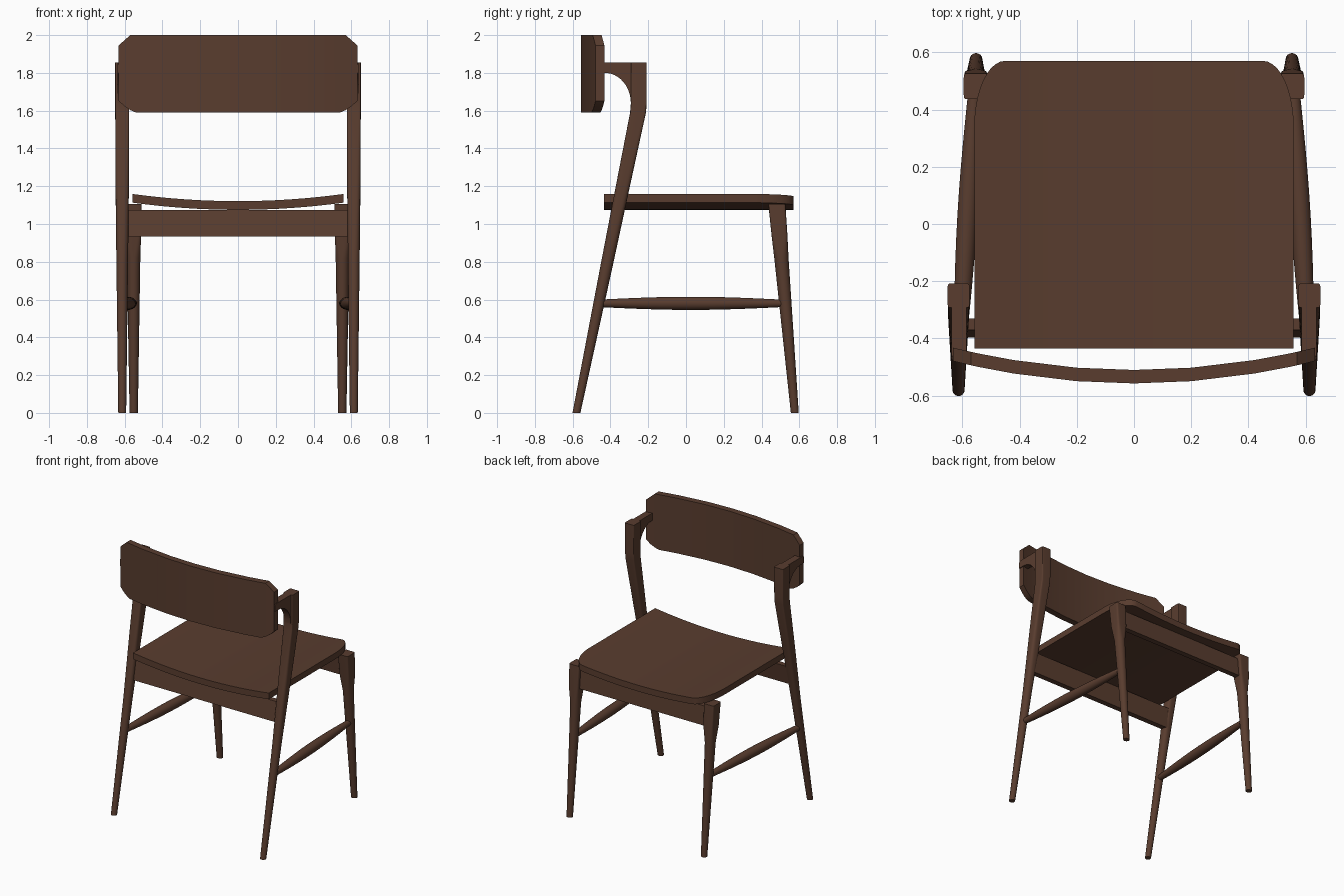
import bpy, bmesh, math

if "Cube" in bpy.data.objects:
    bpy.data.objects.remove(bpy.data.objects["Cube"])

wood = bpy.data.materials.new("dark_walnut")
wood.use_nodes = True
BROWN = (0.100, 0.046, 0.028, 1)
wood.diffuse_color = BROWN
wood.node_tree.nodes["Principled BSDF"].inputs["Base Color"].default_value = BROWN


def loft(name, rings, mirror=False, angle=35):
    """Skin a list of point rings into a capped solid."""
    bm = bmesh.new()
    loops = [[bm.verts.new(p) for p in ring] for ring in rings]
    n = len(loops[0])
    for a, b in zip(loops, loops[1:]):
        for i in range(n):
            j = (i + 1) % n
            bm.faces.new((a[i], a[j], b[j], b[i]))
    bm.faces.new(loops[0])
    bm.faces.new(loops[-1])
    bmesh.ops.recalc_face_normals(bm, faces=bm.faces)
    me = bpy.data.meshes.new(name)
    bm.to_mesh(me)
    bm.free()
    for p in me.polygons:
        p.use_smooth = True
    me.set_sharp_from_angle(angle=math.radians(angle))
    me.materials.append(wood)
    ob = bpy.data.objects.new(name, me)
    bpy.context.collection.objects.link(ob)
    if mirror:
        ob.modifiers.new("mirror", "MIRROR").use_mirror_merge = False
    return ob


def section(ru, rv, power=2, count=32):
    """Superellipse: power 2 is round, higher is squarer."""
    pts = []
    for i in range(count):
        t = math.tau * (i + 0.5) / count
        c, s = math.cos(t), math.sin(t)
        pts.append((math.copysign(abs(c) ** (2 / power), c) * ru,
                    math.copysign(abs(s) ** (2 / power), s) * rv))
    return pts


def leg(name, stations):
    rings = [[(x + u, y + v, z) for u, v in section(rx, ry, power)]
             for x, y, z, rx, ry, power in stations]
    return loft(name, rings, mirror=True)


# Legs: round feet blending into squared tops
leg("back_legs", [
    (0.613, -0.580, 0.00, 0.021, 0.021, 2),
    (0.613, -0.416, 0.80, 0.031, 0.033, 2),
    (0.613, -0.324, 1.25, 0.036, 0.038, 4),
    (0.613, -0.254, 1.59, 0.037, 0.042, 10),
    (0.613, -0.250, 1.64, 0.037, 0.042, 12),
    (0.613, -0.250, 1.855, 0.038, 0.042, 12),
])
leg("front_legs", [
    (0.552, 0.576, 0.00, 0.022, 0.021, 2),
    (0.553, 0.505, 0.82, 0.036, 0.038, 2),
    (0.553, 0.495, 0.94, 0.040, 0.042, 7),
    (0.553, 0.481, 1.105, 0.042, 0.045, 10),
])

# Arm brackets: side profile with a concave underside, extruded in x
profile = [(-0.25, 1.855), (-0.462, 1.855), (-0.475, 1.845), (-0.475, 1.80), (-0.43, 1.80)]
for i in range(1, 13):
    t = math.pi / 2 * i / 12
    profile.append((-0.43 + 0.138 * math.sin(t), 1.64 + 0.16 * math.cos(t)))
profile.append((-0.25, 1.64))
loft("arm_brackets", [[(x, y, z) for y, z in profile] for x in (0.586, 0.638)], mirror=True)

# Side stretchers: spindles that swell in the middle
rings = []
for i in range(13):
    f = i / 12
    r = 0.020 + 0.015 * math.sin(math.pi * f)
    x = 0.610 - 0.055 * f
    rings.append([(x + u, -0.455 + 0.96 * f, 0.58 + v) for u, v in section(r, r)])
loft("side_stretchers", rings, mirror=True)


# Aprons: boards leaning with the legs
def apron(name, half, low_y, high_y, depth, z0, z1):
    loft(name, [[(x, low_y, z0), (x, low_y + depth, z0),
                 (x, high_y + depth, z1), (x, high_y, z1)] for x in (-half, half)])


apron("back_apron", 0.60, -0.396, -0.370, 0.04, 0.935, 1.075)
apron("front_apron", 0.55, 0.476, 0.464, 0.04, 0.935, 1.075)

# Seat: dished slab with rounded front corners
half_cols = [(0.45 * i / 8, 0.57) for i in range(8)]
for i in range(11):
    t = math.pi / 2 * i / 10
    half_cols.append((0.45 + 0.108 * math.sin(t), 0.34 + 0.23 * math.cos(t)))
cols = [(-x, y) for x, y in half_cols[:0:-1]] + half_cols
rings = []
for x, y in cols:
    z = 1.075 + 0.038 * (x / 0.558) ** 2
    rings.append([(x, -0.435, z), (x, y, z), (x, y, z + 0.046), (x, -0.435, z + 0.046)])
loft("seat", rings, angle=30)

# Backrest: bowed board with clipped corners
half_cols = [(0, 1.59, 2.0), (0.2, 1.59, 2.0), (0.42, 1.59, 2.0), (0.54, 1.59, 2.0),
             (0.57, 1.603, 2.0), (0.60, 1.622, 1.974), (0.632, 1.652, 1.945)]
cols = [(-x, a, b) for x, a, b in half_cols[:0:-1]] + half_cols
rings = []
for x, low, high in cols:
    y = -0.557 + 0.078 * (x / 0.632) ** 2
    rings.append([(x, y, low), (x, y + 0.047, low), (x, y + 0.047, high), (x, y, high)])
loft("backrest", rings, angle=30)
